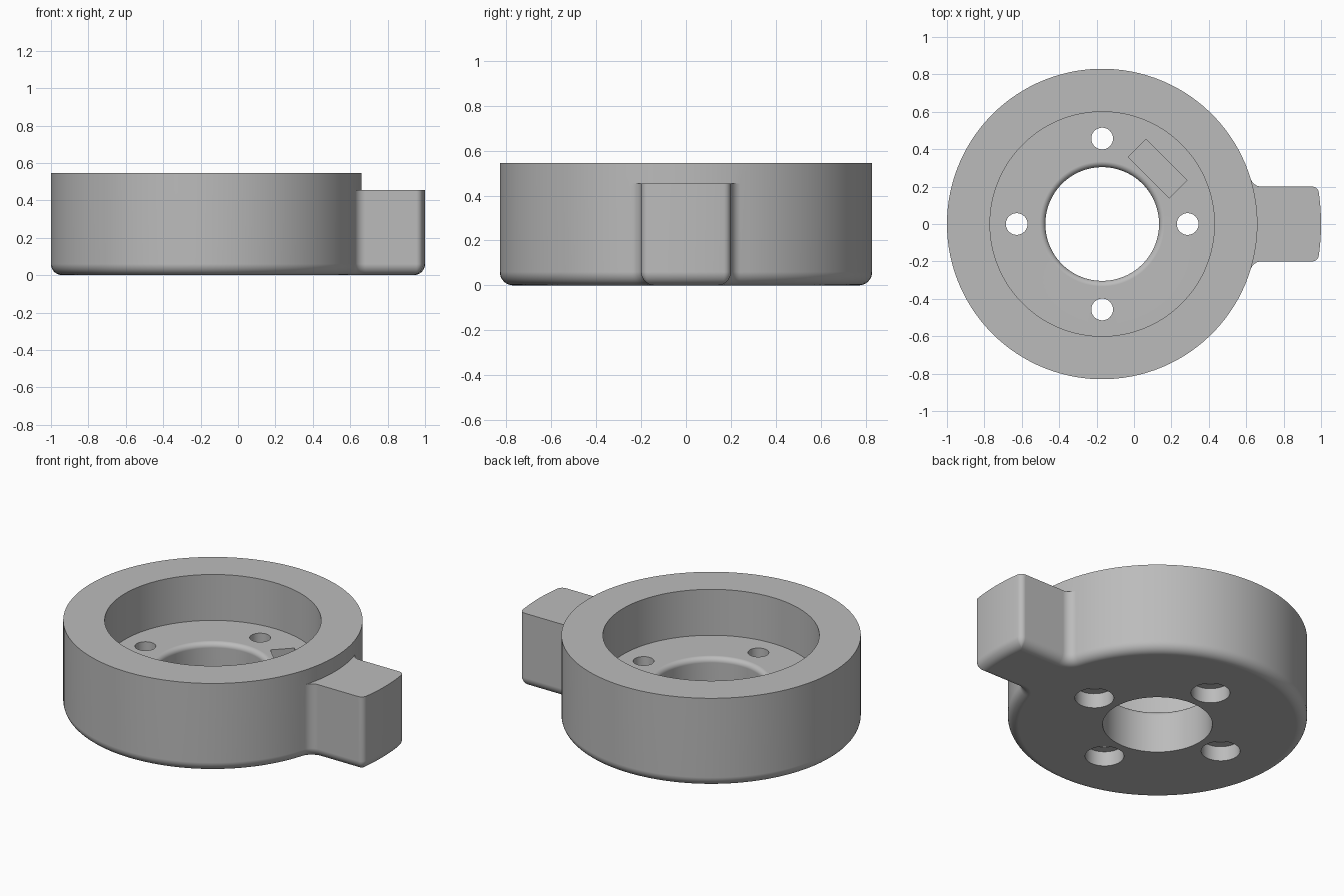
import bpy, bmesh
from math import sin, cos, pi, sqrt, atan2
from mathutils import Matrix, Vector

cube = bpy.data.objects.get("Cube")
if cube:
    bpy.data.objects.remove(cube)

CX = -0.17                    # ring axis
R, E, W = 0.83, 1.17, 0.2     # ring radius, tab reach, tab half width
H, TAB_H, FLOOR = 0.545, 0.455, 0.264
BLEND, CORNER, ROUND = 0.06, 0.035, 0.06

grey = bpy.data.materials.new("plain_grey")
grey.use_nodes = True
colour = (0.5, 0.5, 0.5, 1)
grey.diffuse_color = colour
grey.node_tree.nodes["Principled BSDF"].inputs["Base Color"].default_value = colour


def arc(x, y, r, a, b, n):
    return [(x + r * cos(a + (b - a) * i / n), y + r * sin(a + (b - a) * i / n))
            for i in range(n + 1)]


def finish(name, bm):
    bmesh.ops.recalc_face_normals(bm, faces=bm.faces)
    mesh = bpy.data.meshes.new(name)
    bm.to_mesh(mesh)
    bm.free()
    mesh.materials.append(grey)
    obj = bpy.data.objects.new(name, mesh)
    obj.location.x = CX
    bpy.context.collection.objects.link(obj)
    return obj


def bridge(bm, a, b):
    for i in range(len(a)):
        j = (i + 1) % len(a)
        bm.faces.new((a[i], a[j], b[j], b[i]))


# Ring-and-tab outline, inset by d; returns tab points and ring points
join_x = sqrt((R + BLEND) ** 2 - (W + BLEND) ** 2)
join_a = atan2(W + BLEND, join_x)


def outline(d):
    c = max(CORNER, d + 0.002)
    kx = sqrt((E - c) ** 2 - (W - c) ** 2)
    ka = atan2(W - c, kx)
    half = arc(0, 0, E - d, 0, ka, 6)[:-1]
    half += arc(kx, W - c, c - d, ka, pi / 2, 5)
    half += arc(join_x, W + BLEND, BLEND + d, 1.5 * pi, pi + join_a, 8)
    tab = [(x, -y) for x, y in reversed(half[1:])] + half
    ring = arc(0, 0, R - d, join_a, 2 * pi - join_a, 110)[1:-1]
    return tab, ring


# Body: rounded underside, straight sides, tab top, then the taller ring
bm = bmesh.new()
layers = [(ROUND * (1 - sin(a)), ROUND * (1 - cos(a)))
          for a in [i * pi / 16 for i in range(9)]] + [(0, TAB_H)]
loops = []
for d, z in layers:
    tab, ring = outline(d)
    loops.append([bm.verts.new((x, y, z)) for x, y in tab + ring])
for low, high in zip(loops, loops[1:]):
    bridge(bm, low, high)
bm.faces.new(loops[0])
tab_verts = loops[-1][:len(tab)]
ring_verts = loops[-1][len(tab):]
inner = [bm.verts.new((x, y, TAB_H))
         for x, y in arc(0, 0, R, -join_a, join_a, 12)[1:-1]]
bm.faces.new(tab_verts + inner[::-1])
wall = [tab_verts[0]] + inner + [tab_verts[-1]] + ring_verts
rim = [bm.verts.new((v.co.x, v.co.y, H)) for v in wall]
bridge(bm, wall, rim)
bm.faces.new(rim)
body = finish("ring_with_tab", bm)


# Cutter turned from a radius/height profile
def turned(name, profile, x=0, y=0, n=48):
    bm = bmesh.new()
    rows = [[bm.verts.new((x + px, y + py, z)) for px, py in arc(0, 0, r, 0, 2 * pi, n)[:-1]]
            for r, z in profile]
    for a, b in zip(rows, rows[1:]):
        bridge(bm, a, b)
    bm.faces.new(rows[0])
    bm.faces.new(rows[-1])
    return finish(name, bm)


# Central bore with a softened lip, opening into the wide recess
lip = 0.03
bore = [(0.304, -0.1)] + arc(0.304 + lip, FLOOR - lip, lip, pi, pi / 2, 6)
cutters = [turned("recess_cutter", bore + [(0.6, FLOOR), (0.6, 0.7)], n=128)]

# Four bolt holes, counterbored from below
for k in range(4):
    a = k * pi / 2
    cutters.append(turned("bolt_hole_cutter",
                          [(0.108, -0.1), (0.108, 0.09), (0.058, 0.09), (0.058, 0.4)],
                          0.457 * cos(a), 0.457 * sin(a)))

# Slanted rectangular pocket in the recess floor
bm = bmesh.new()
bmesh.ops.create_cube(bm, size=1, matrix=Matrix.Translation((0.296, 0.296, FLOOR))
                      @ Matrix.Rotation(-pi / 4, 4, "Z")
                      @ Matrix.Diagonal(Vector((0.31, 0.135, 0.16, 1))))
cutters.append(finish("pocket_cutter", bm))

bpy.ops.object.select_all(action="DESELECT")
bpy.context.view_layer.objects.active = body
body.select_set(True)
for cutter in cutters:
    cutter.hide_render = True
    mod = body.modifiers.new("cut", "BOOLEAN")
    mod.operation = "DIFFERENCE"
    mod.solver = "EXACT"
    mod.object = cutter
    bpy.ops.object.modifier_apply(modifier=mod.name)
    bpy.data.objects.remove(cutter)

# Smooth walls and fillets with crisp rims and flat faces
bpy.ops.object.shade_smooth_by_angle(angle=pi / 6)
weighted = body.modifiers.new("flat_faces", "WEIGHTED_NORMAL")
weighted.keep_sharp = True
